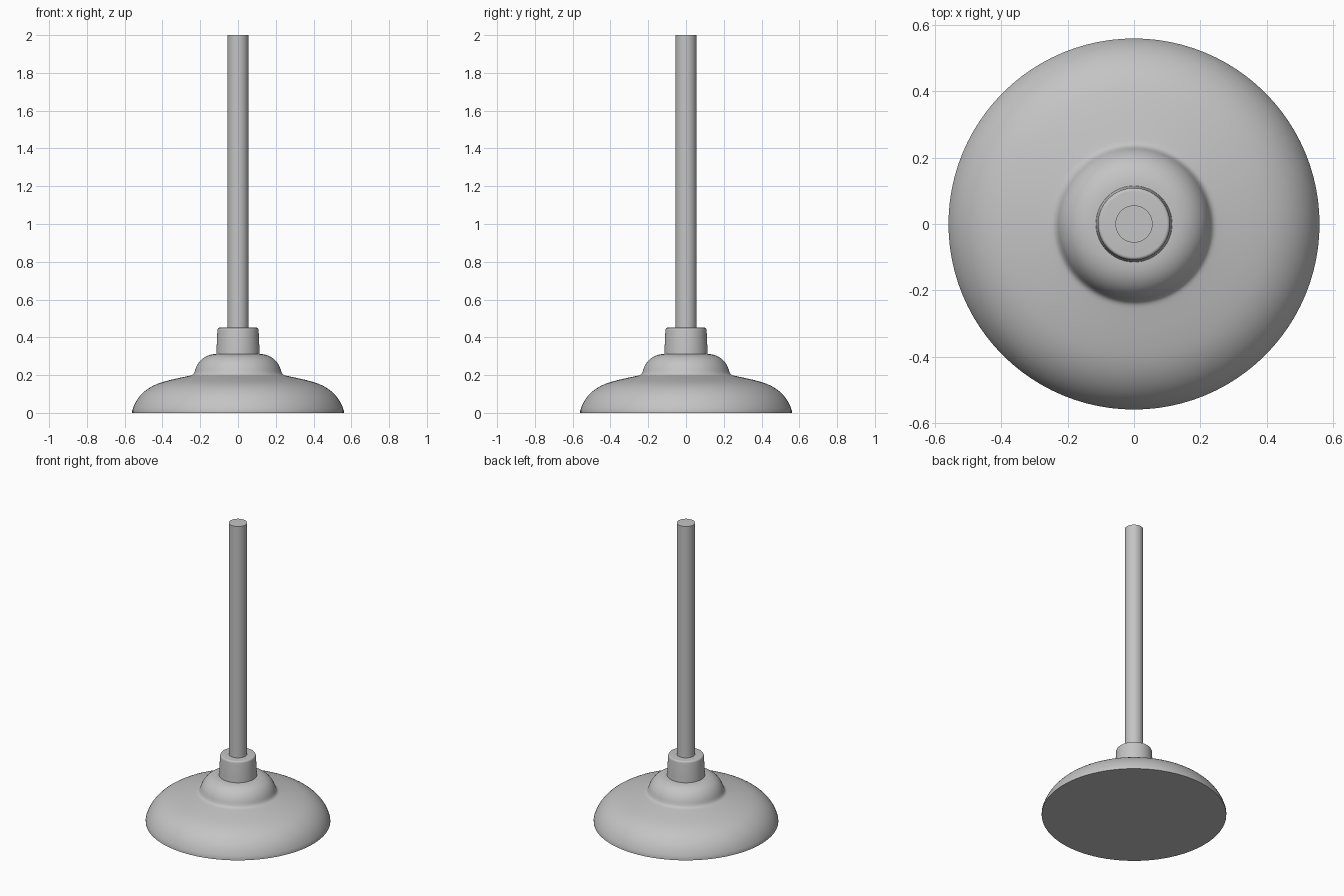
import bpy
import bmesh
import math
from mathutils import Vector
from mathutils.geometry import interpolate_bezier

default_cube = bpy.data.objects.get("Cube")
if default_cube:
    bpy.data.objects.remove(default_cube, do_unlink=True)

# Single grey material
GREY = (0.55, 0.55, 0.55, 1.0)
grey = bpy.data.materials.new("plain_grey")
grey.use_nodes = True
grey.diffuse_color = GREY
grey.node_tree.nodes["Principled BSDF"].inputs["Base Color"].default_value = GREY


def curve(*points, steps=10):
    """Sample one Bezier piece of a profile given as (radius, height) points."""
    sampled = interpolate_bezier(*[Vector((r, 0, z)) for r, z in points], steps)
    return [(p.x, p.z) for p in sampled]


def lathe(name, profile, segments=96):
    """Spin a (radius, height) profile, listed bottom to top, and cap both ends."""
    bm = bmesh.new()
    rings = []
    for radius, height in profile:
        angles = [math.tau * i / segments for i in range(segments)]
        rings.append([bm.verts.new((radius * math.cos(a), radius * math.sin(a), height))
                      for a in angles])
    for low, high in zip(rings, rings[1:]):
        for i in range(segments):
            j = (i + 1) % segments
            bm.faces.new((low[i], low[j], high[j], high[i]))
    bm.faces.new(rings[0][::-1])
    bm.faces.new(rings[-1])
    mesh = bpy.data.meshes.new(name)
    bm.to_mesh(mesh)
    bm.free()
    mesh.materials.append(grey)
    obj = bpy.data.objects.new(name, mesh)
    bpy.context.collection.objects.link(obj)
    bpy.ops.object.select_all(action="DESELECT")
    obj.select_set(True)
    bpy.context.view_layer.objects.active = obj
    bpy.ops.object.shade_smooth_by_angle(angle=math.radians(35))
    return obj


# Bell-shaped cup: wide skirt, soft crease, then the upper dome
skirt_side = curve((0.56, 0.012), (0.54, 0.085), (0.485, 0.138), (0.4, 0.163), steps=16)
skirt_top = curve((0.4, 0.163), (0.35, 0.178), (0.3, 0.187), (0.255, 0.197))
crease = curve((0.255, 0.197), (0.24, 0.2), (0.236, 0.205), (0.23, 0.217), steps=7)
dome = curve((0.23, 0.217), (0.215, 0.275), (0.175, 0.312), (0.11, 0.312), steps=14)
lathe("cup", [(0.56, 0)] + skirt_side + skirt_top[1:] + crease[1:] + dome[1:])

# Tapered collar with a rounded top edge
collar_edge = curve((0.109, 0.438), (0.108, 0.447), (0.105, 0.451), (0.098, 0.451), steps=6)
lathe("collar", [(0.115, 0.31)] + collar_edge)

# Straight handle
lathe("handle", [(0.056, 0.44), (0.056, 2.0)], segments=64)
